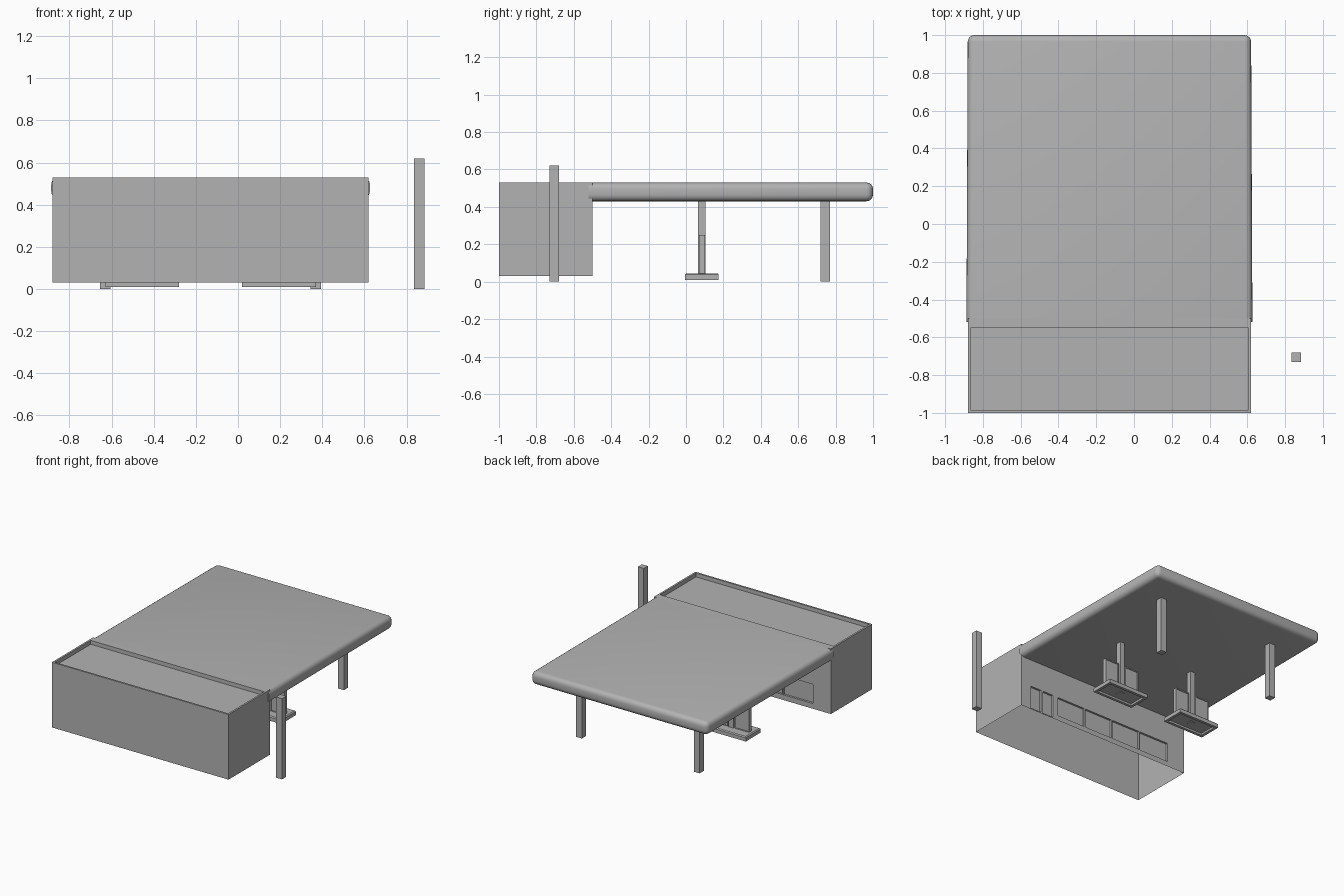
import bpy, bmesh
from mathutils import Vector

old = bpy.data.objects.get("Cube")
if old:
    bpy.data.objects.remove(old, do_unlink=True)

grey = bpy.data.materials.new("plain_grey")
grey.use_nodes = True
colour = (0.45, 0.45, 0.45, 1)
grey.diffuse_color = colour
grey.node_tree.nodes["Principled BSDF"].inputs["Base Color"].default_value = colour


def finish(bm, name):
    mesh = bpy.data.meshes.new(name)
    bm.to_mesh(mesh)
    bm.free()
    mesh.materials.append(grey)
    obj = bpy.data.objects.new(name, mesh)
    bpy.context.collection.objects.link(obj)
    return obj


def box_mesh(x, y, z):
    """Box from (min, max) pairs."""
    bm = bmesh.new()
    bmesh.ops.create_cube(bm, size=1)
    for v in bm.verts:
        v.co = Vector([r[0] if c < 0 else r[1] for c, r in zip(v.co, (x, y, z))])
    return bm


def box(name, x, y, z):
    return finish(box_mesh(x, y, z), name)


def face_towards(bm, axis, sign):
    return max(bm.faces, key=lambda f: sign * f.calc_center_median()[axis])


def around(centre, half):
    return (centre - half, centre + half)


LEFT, RIGHT, FRONT, WALL, BACK = 0.62, -0.88, -1.0, -0.5, 1.0
FLOOR, UNDER, TOP = 0.03, 0.43, 0.53

# Building shell: open underneath, sunken roof inside a low parapet
bm = box_mesh((RIGHT, LEFT), (FRONT, WALL), (FLOOR, TOP))
roof = face_towards(bm, 2, 1)
bmesh.ops.inset_region(bm, faces=[roof], thickness=0.02)
for v in roof.verts:
    if v.co.y > -0.7:
        v.co.y = -0.55
bmesh.ops.inset_region(bm, faces=[roof], thickness=0.0005, depth=-0.03)
bottom, rear = face_towards(bm, 2, -1), face_towards(bm, 1, 1)
bmesh.ops.delete(bm, geom=[bottom, rear], context='FACES_ONLY')
finish(bm, "building_shell")

# Shop front: wall divided into cells, doors and panes sunk into it
doors = [(0.33, 0.42), (0.44, 0.53)]
panes = [(-0.73, -0.475), (-0.465, -0.22), (-0.21, 0.03), (0.04, 0.28)]
xs = sorted({RIGHT, LEFT, *[x for span in doors + panes for x in span]})
zs = [FLOOR, 0.04, 0.07, 0.217, TOP]
bm = bmesh.new()
grid = [[bm.verts.new((x, WALL, z)) for z in zs] for x in xs]
sunk = []
for i in range(len(xs) - 1):
    for j in range(len(zs) - 1):
        face = bm.faces.new((grid[i][j], grid[i][j + 1],
                             grid[i + 1][j + 1], grid[i + 1][j]))
        span = (xs[i], xs[i + 1])
        if (span in doors and j in (1, 2)) or (span in panes and j == 2):
            sunk.append(face)
bm.normal_update()
bmesh.ops.inset_region(bm, faces=sunk, thickness=0.0005, depth=-0.015)
finish(bm, "shop_front")

# Canopy: rounded on the sides and back, slightly wider at the building
bm = box_mesh((RIGHT, LEFT), (WALL - 0.02, BACK), (UNDER, TOP))
for v in bm.verts:
    if v.co.y < 0:
        v.co.x += 0.007 if v.co.x > 0 else -0.007
edges = [e for e in bm.edges if max(v.co.y for v in e.verts) > 0]
bmesh.ops.bevel(bm, geom=edges, offset=0.035, segments=4, profile=0.5,
                affect='EDGES')
canopy = finish(bm, "canopy")
bpy.ops.object.select_all(action='DESELECT')
canopy.select_set(True)
bpy.context.view_layer.objects.active = canopy
bpy.ops.object.shade_smooth_by_angle()

# Each side: pump island, pump, middle column and rear column
for side, x, rear_x in (("left", 0.195, 0.37), ("right", -0.455, -0.63)):
    bm = box_mesh(around(x, 0.175), (-0.005, 0.175), (0.01, 0.045))
    top = face_towards(bm, 2, 1)
    bmesh.ops.bevel(bm, geom=list(top.edges), offset=0.007, segments=1,
                    affect='EDGES')
    base = face_towards(bm, 2, -1)
    bmesh.ops.inset_region(bm, faces=[base], thickness=0.03)
    bmesh.ops.inset_region(bm, faces=[base], thickness=0.0005, depth=-0.015)
    finish(bm, side + "_island")

    box(side + "_middle_column", around(x, 0.02), around(0.085, 0.02), (0.02, UNDER + 0.01))
    box(side + "_rear_column", around(rear_x, 0.025), around(0.745, 0.025), (0, UNDER + 0.01))

    for end in (-1, 1):
        bm = box_mesh(around(x + end * 0.09, 0.06), around(0.085, 0.016), (0.04, 0.25))
        for sign in (-1, 1):
            panel = face_towards(bm, 1, sign)
            bmesh.ops.inset_region(bm, faces=[panel], thickness=0.012)
            bmesh.ops.inset_region(bm, faces=[panel], thickness=0.0005, depth=-0.005)
        finish(bm, side + ("_inner_pump" if end * x < 0 else "_outer_pump"))

# Free-standing sign post
box("sign_post", around(0.86, 0.025), around(-0.705, 0.025), (0, 0.62))
